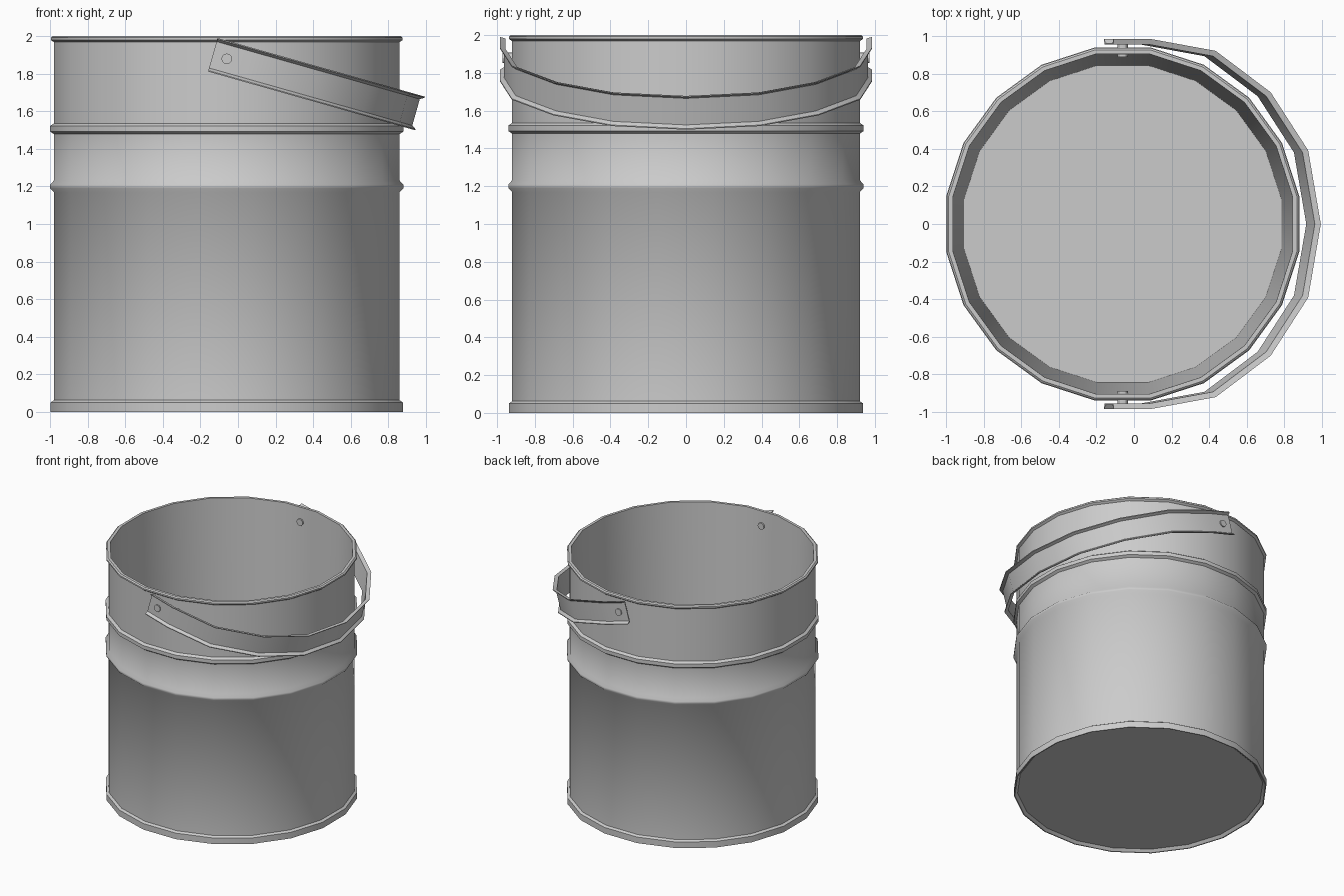
import bpy, bmesh, math
from mathutils import Vector, Matrix

if "Cube" in bpy.data.objects:
    bpy.data.objects.remove(bpy.data.objects["Cube"])

CX = -0.06            # bucket axis
SIDES = 20
PIVOT = Vector((CX, 0, 1.88))
TILT = math.radians(15.8)


def finish(name, bm, soft=None):
    """Smooth shading with sharp edges over 30 degrees, except in a soft height range."""
    bmesh.ops.recalc_face_normals(bm, faces=bm.faces)
    for f in bm.faces:
        f.smooth = True
    for e in bm.edges:
        z = [v.co.z for v in e.verts]
        keep = soft and soft[0] < min(z) and max(z) < soft[1]
        e.smooth = bool(keep or e.calc_face_angle(0) < math.radians(30))
    me = bpy.data.meshes.new(name)
    bm.to_mesh(me)
    bm.free()
    ob = bpy.data.objects.new(name, me)
    bpy.context.collection.objects.link(ob)
    return ob


def bridge(bm, a, b):
    n = len(a)
    for i in range(n):
        bm.faces.new((a[i], a[(i + 1) % n], b[(i + 1) % n], b[i]))


# Bucket: lathed profile (flat-to-axis radius, z), base lip, outside up, inside down
profile = [
    (0.91, 0.02), (0.93, 0), (0.938, 0), (0.938, 0.05), (0.92, 0.062),
    (0.92, 1.168), (0.94, 1.19), (0.94, 1.21), (0.92, 1.232),
    (0.92, 1.478), (0.94, 1.492), (0.94, 1.522), (0.92, 1.536),
    (0.92, 1.968), (0.937, 1.98), (0.937, 1.992), (0.927, 2.0),
    (0.905, 2.0), (0.845, 0.1)]
bm = bmesh.new()
rings = []
for r, z in profile:
    r /= math.cos(math.pi / SIDES)
    rings.append([bm.verts.new((CX + r * math.cos((i + .5) * math.tau / SIDES),
                                r * math.sin((i + .5) * math.tau / SIDES), z))
                  for i in range(SIDES)])
for a, b in zip(rings, rings[1:]):
    bridge(bm, a, b)
bm.faces.new(rings[0])
bm.faces.new(rings[-1])
finish("bucket", bm, (1.1, 1.3))

# Handle: flared channel swept along a faceted half loop, tilted about the pivot
half = [(-0.077, 0.985), (0.13, 0.985), (0.488, 0.922), (0.792, 0.702), (1.0, 0.392)]
path = [Vector(p) for p in half + [(1.07, 0)] + [(u, -y) for u, y in reversed(half)]]
section = [(-.03, -.084), (0, -.093), (0, -.087), (-.022, -.073),
           (-.022, .073), (0, .087), (0, .093), (-.03, .084)]   # (outward, height)
bm = bmesh.new()
loops = []
for i, p in enumerate(path):
    d0 = (p - path[max(i - 1, 0)]) if i else path[1] - p
    d1 = (path[i + 1] - p) if i < len(path) - 1 else d0
    n0 = Vector((-d0.y, d0.x)).normalized()
    n1 = Vector((-d1.y, d1.x)).normalized()
    m = (n0 + n1).normalized()
    m /= m.dot(n0)
    loops.append([bm.verts.new((p.x + m.x * d, p.y + m.y * d, w)) for d, w in section])
for a, b in zip(loops, loops[1:]):
    bridge(bm, a, b)
bm.faces.new(loops[0])
bm.faces.new(loops[-1])
bm.transform(Matrix.Translation(PIVOT) @ Matrix.Rotation(TILT, 4, 'Y'))
finish("handle", bm)

# Rivets through the handle ends and bucket wall
for side, label in ((-1, "front"), (1, "back")):
    bm = bmesh.new()
    bmesh.ops.create_cone(bm, cap_ends=True, segments=12, radius1=0.028,
                          radius2=0.028, depth=0.082)
    bm.transform(Matrix.Translation(PIVOT + Vector((0, side * 0.931, 0)))
                 @ Matrix.Rotation(math.pi / 2, 4, 'X'))
    finish(label + "_rivet", bm)
